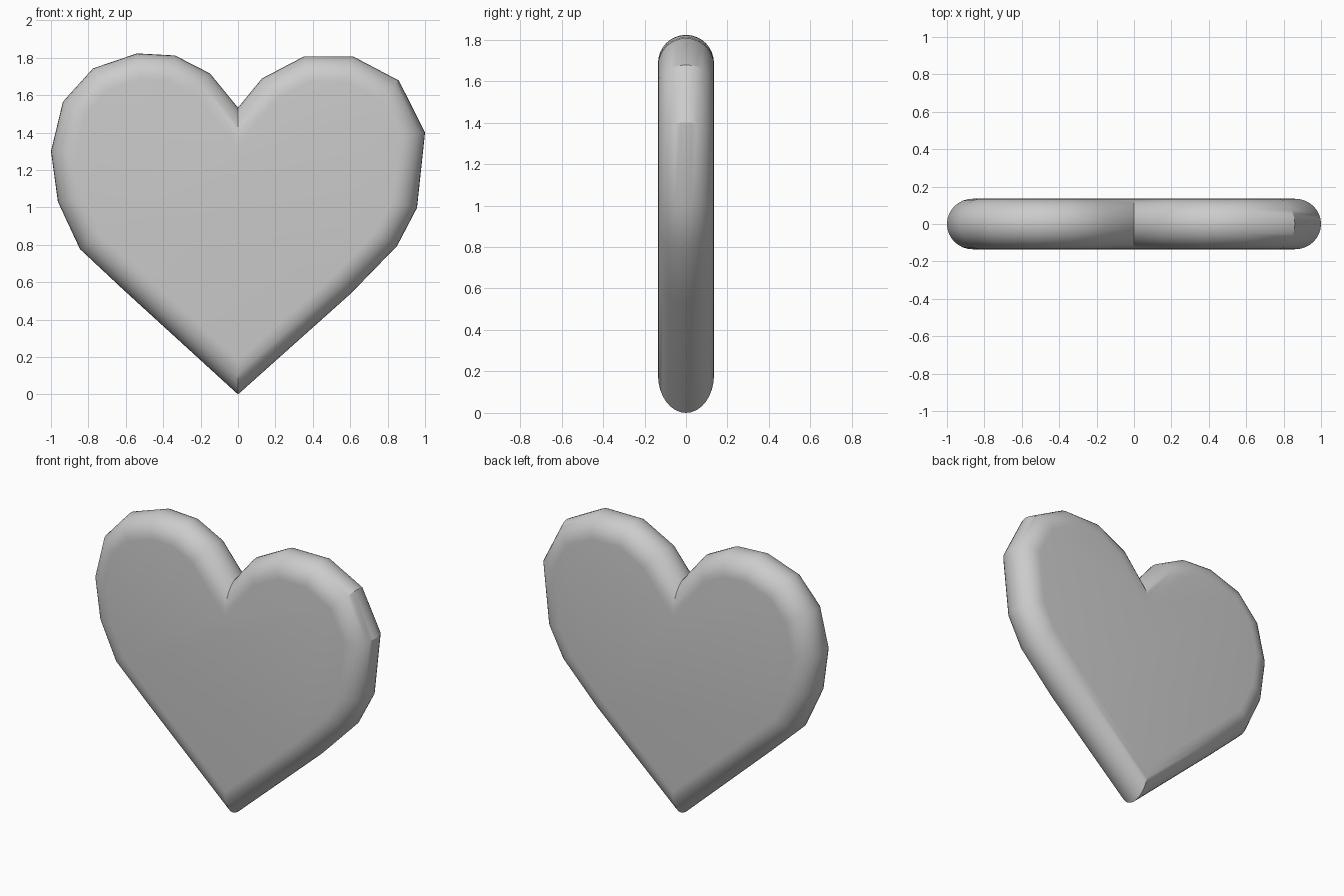
import bpy, bmesh, math
from mathutils import Vector

if "Cube" in bpy.data.objects:
    bpy.data.objects.remove(bpy.data.objects["Cube"])

# Heart outline (x, z), counter-clockwise seen from the front, starting at the tip
OUTLINE = [(0, 0), (0.604, 0.54), (0.85, 0.793), (0.957, 0.997), (1.0, 1.40),
           (0.86, 1.678), (0.615, 1.807), (0.353, 1.807), (0.128, 1.689),
           (0, 1.533), (-0.15, 1.716), (-0.337, 1.812), (-0.54, 1.823),
           (-0.775, 1.743), (-0.936, 1.565), (-1.0, 1.30), (-0.963, 1.03),
           (-0.845, 0.777), (-0.61, 0.557)]
RADIUS = 0.135
STEPS = 16


def inset(points, d):
    """Offset a closed outline inwards with mitred corners."""
    pts = [Vector(p) for p in points]
    result = []
    for i, p in enumerate(pts):
        a = (p - pts[i - 1]).normalized()
        b = (pts[(i + 1) % len(pts)] - p).normalized()
        na, nb = Vector((-a.y, a.x)), Vector((-b.y, b.x))
        result.append(p + (na + nb) * d / (1 + na.dot(nb)))
    return result


# Rounded rim: rings follow a half circle from the front face to the back face
bm = bmesh.new()
rings = []
for k in range(STEPS + 1):
    t = math.pi * (k / STEPS - 0.5)
    loop = inset(OUTLINE, RADIUS * (1 - math.cos(t)))
    rings.append([bm.verts.new((p.x, RADIUS * math.sin(t), p.y)) for p in loop])
n = len(OUTLINE)
for r0, r1 in zip(rings, rings[1:]):
    for i in range(n):
        j = (i + 1) % n
        bm.faces.new((r0[i], r0[j], r1[j], r1[i]))

# Flat front and back
bm.faces.new(rings[0])
bm.faces.new(rings[-1][::-1])
bmesh.ops.recalc_face_normals(bm, faces=bm.faces)

mesh = bpy.data.meshes.new("heart")
bm.to_mesh(mesh)
bm.free()
heart = bpy.data.objects.new("heart", mesh)
bpy.context.collection.objects.link(heart)
bpy.context.view_layer.objects.active = heart
heart.select_set(True)
bpy.ops.object.shade_smooth_by_angle(angle=math.radians(30))
